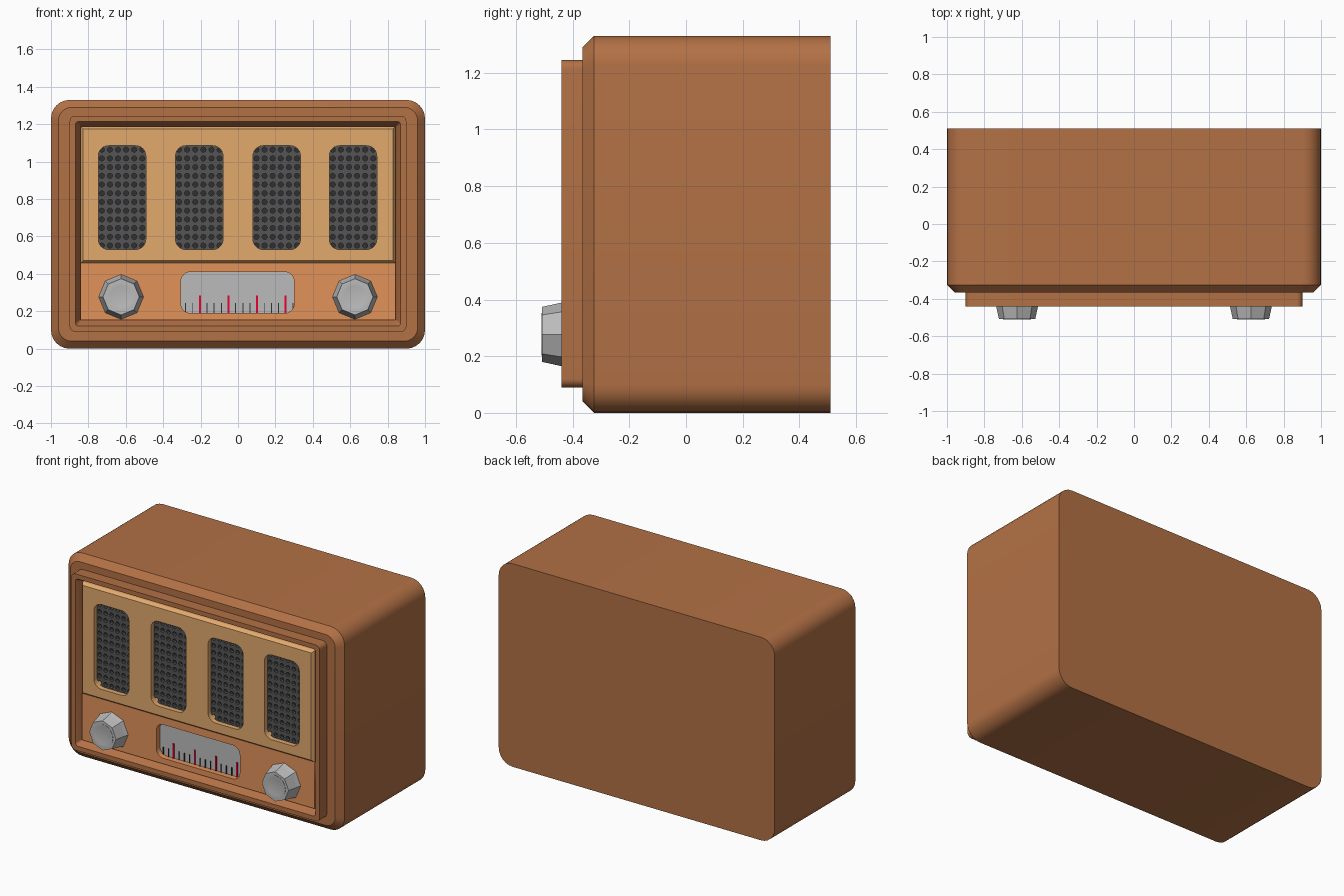
import bpy, bmesh, math

if "Cube" in bpy.data.objects:
    bpy.data.objects.remove(bpy.data.objects["Cube"])


def material(name, r, g, b):
    m = bpy.data.materials.new(name)
    m.diffuse_color = (r, g, b, 1)
    m.use_nodes = True
    m.node_tree.nodes["Principled BSDF"].inputs["Base Color"].default_value = m.diffuse_color
    return m


WOOD = material("wood", 0.45, 0.165, 0.06)
LIGHT = material("light_wood", 0.76, 0.40, 0.15)
ORANGE = material("orange_wood", 0.76, 0.29, 0.10)
DARK = material("dark_mesh", 0.09, 0.09, 0.09)
HOLE = material("hole", 0.03, 0.03, 0.03)
METAL = material("metal", 0.5, 0.5, 0.5)
BLACK = material("black", 0.03, 0.03, 0.03)
RED = material("red", 0.8, 0.0, 0.03)


def rounded(x0, x1, z0, z1, r, n=6):
    """Outline of a rounded rectangle as (x, z) points."""
    pts = []
    for i, (cx, cz) in enumerate([(x1 - r, z1 - r), (x0 + r, z1 - r),
                                  (x0 + r, z0 + r), (x1 - r, z0 + r)]):
        for k in range(n + 1):
            a = math.pi / 2 * (i + k / n)
            pts.append((cx + r * math.cos(a), cz + r * math.sin(a)))
    return pts


def circle(cx, cz, r, n, turn=0):
    return [(cx + r * math.cos(turn + math.tau * k / n),
             cz + r * math.sin(turn + math.tau * k / n)) for k in range(n)]


def finish(bm, name, mats, smooth=True):
    bmesh.ops.recalc_face_normals(bm, faces=bm.faces)
    me = bpy.data.meshes.new(name)
    bm.to_mesh(me)
    bm.free()
    ob = bpy.data.objects.new(name, me)
    bpy.context.collection.objects.link(ob)
    for m in mats:
        me.materials.append(m)
    if smooth:
        bpy.ops.object.select_all(action='DESELECT')
        ob.select_set(True)
        bpy.context.view_layer.objects.active = ob
        bpy.ops.object.shade_smooth_by_angle(angle=math.radians(30))
    return ob


def loft(name, rings, mat, caps=True, smooth=True):
    """Skin between outlines given as (points, y)."""
    bm = bmesh.new()
    loops = [[bm.verts.new((x, y, z)) for x, z in pts] for pts, y in rings]
    n = len(loops[0])
    for a, b in zip(loops, loops[1:]):
        for i in range(n):
            bm.faces.new((a[i], a[(i + 1) % n], b[(i + 1) % n], b[i]))
    if caps:
        bm.faces.new(loops[0])
        bm.faces.new(loops[-1])
    return finish(bm, name, [mat], smooth)


def panel(name, outlines, front, back, mat):
    """Flat board with cut-outs, made from a filled curve."""
    cu = bpy.data.curves.new(name, 'CURVE')
    cu.dimensions, cu.fill_mode = '2D', 'BOTH'
    cu.extrude = (back - front) / 2
    for pts in outlines:
        s = cu.splines.new('POLY')
        s.points.add(len(pts) - 1)
        for p, (x, z) in zip(s.points, pts):
            p.co = (x, z, 0, 1)
        s.use_cyclic_u = True
    cu.materials.append(mat)
    ob = bpy.data.objects.new(name, cu)
    ob.location.y = (front + back) / 2
    ob.rotation_euler.x = math.pi / 2
    bpy.context.collection.objects.link(ob)
    bpy.ops.object.select_all(action='DESELECT')
    ob.select_set(True)
    bpy.context.view_layer.objects.active = ob
    bpy.ops.object.convert(target='MESH')


def box(name, x0, x1, y0, y1, z0, z1, mat):
    r = [(x0, z0), (x1, z0), (x1, z1), (x0, z1)]
    loft(name, [(r, y0), (r, y1)], mat, smooth=False)


# Cabinet with chamfered front edge
loft("cabinet", [(rounded(-1, 1, 0, 1.33, 0.1), 0.51),
                 (rounded(-1, 1, 0, 1.33, 0.1), -0.325),
                 (rounded(-.96, .96, .04, 1.29, 0.07), -0.365)], WOOD)

# Raised front frame with sloping inner edge
loft("front_frame", [(rounded(-.9, .9, .09, 1.245, .03), -0.36),
                     (rounded(-.9, .9, .09, 1.245, .03), -0.44),
                     (rounded(-.87, .87, .12, 1.215, .02), -0.44),
                     (rounded(-.84, .84, .155, 1.185, .004), -0.385),
                     (rounded(-.84, .84, .155, 1.185, .004), -0.36)], WOOD, caps=False)

# Speaker board with four windows and a bevelled rim
centres = [-0.62, -0.207, 0.207, 0.615]
rect = lambda x, z0, z1: [(-x, z0), (x, z0), (x, z1), (-x, z1)]
panel("speaker_board", [rect(.828, .472, 1.175)] +
      [rounded(c - .127, c + .127, .53, 1.085, .055) for c in centres], -0.425, -0.37, LIGHT)
loft("speaker_board_rim", [(rect(.842, .455, 1.188), -0.37), (rect(.842, .455, 1.188), -0.405),
                           (rect(.828, .472, 1.175), -0.425)], LIGHT, caps=False, smooth=False)

# Control board with dial window
panel("control_board", [rect(.842, .153, .46), rounded(-.305, .3, .19, .41, .05)],
      -0.41, -0.366, ORANGE)


def grille(name, cx):
    """Perforated plate: square cells, each with a sunken round hole."""
    bm = bmesh.new()
    cols, rows, w, h = 6, 12, 0.0433, 0.0466
    for i in range(cols):
        for j in range(rows):
            x, z = cx + (i - (cols - 1) / 2) * w, 0.8075 + (j - (rows - 1) / 2) * h
            rings = []
            for r, y in ((0, -0.393), (0.014, -0.393), (0.014, -0.37)):
                ring = []
                for k in range(8):
                    c, s = math.cos(k * math.pi / 4), math.sin(k * math.pi / 4)
                    dx, dz = (r * c, r * s) if r else (round(c * .8) * w / 2, round(s * .8) * h / 2)
                    ring.append(bm.verts.new((x + dx, y, z + dz)))
                rings.append(ring)
            for a, b in zip(rings, rings[1:]):
                for k in range(8):
                    bm.faces.new((a[k], a[(k + 1) % 8], b[(k + 1) % 8], b[k]))
            bm.faces.new(rings[2]).material_index = 1
    bmesh.ops.remove_doubles(bm, verts=bm.verts, dist=0.0005)
    finish(bm, name, [DARK, HOLE], smooth=False)


for n, c in enumerate(centres):
    grille(f"speaker_grille_{n + 1}", c)

# Tuning dial with scale marks
box("dial_plate", -.32, .32, -0.372, -0.364, .175, .425, METAL)
for i in range(16):
    x, red = -0.28 + i * 0.0382, i % 4 == 2
    t = 0.005 if red else 0.0025
    box(f"dial_mark_{i + 1}", x - t, x + t, -0.378, -0.37, .188, .285 if red else .243,
        RED if red else BLACK)

# Octagonal knobs with a round dished cap
for side, x in (("left", -0.625), ("right", 0.625)):
    z = 0.277
    loft(f"{side}_knob", [(circle(x, z, r, 8), y) for r, y in
                          ((.105, -.40), (.12, -.415), (.112, -.44), (.097, -.508))],
         METAL, smooth=False)
    loft(f"{side}_knob_cap", [(circle(x, z, r, 24), y) for r, y in
                              ((.075, -.506), (.075, -.51), (.062, -.51), (.055, -.5085))], METAL)
